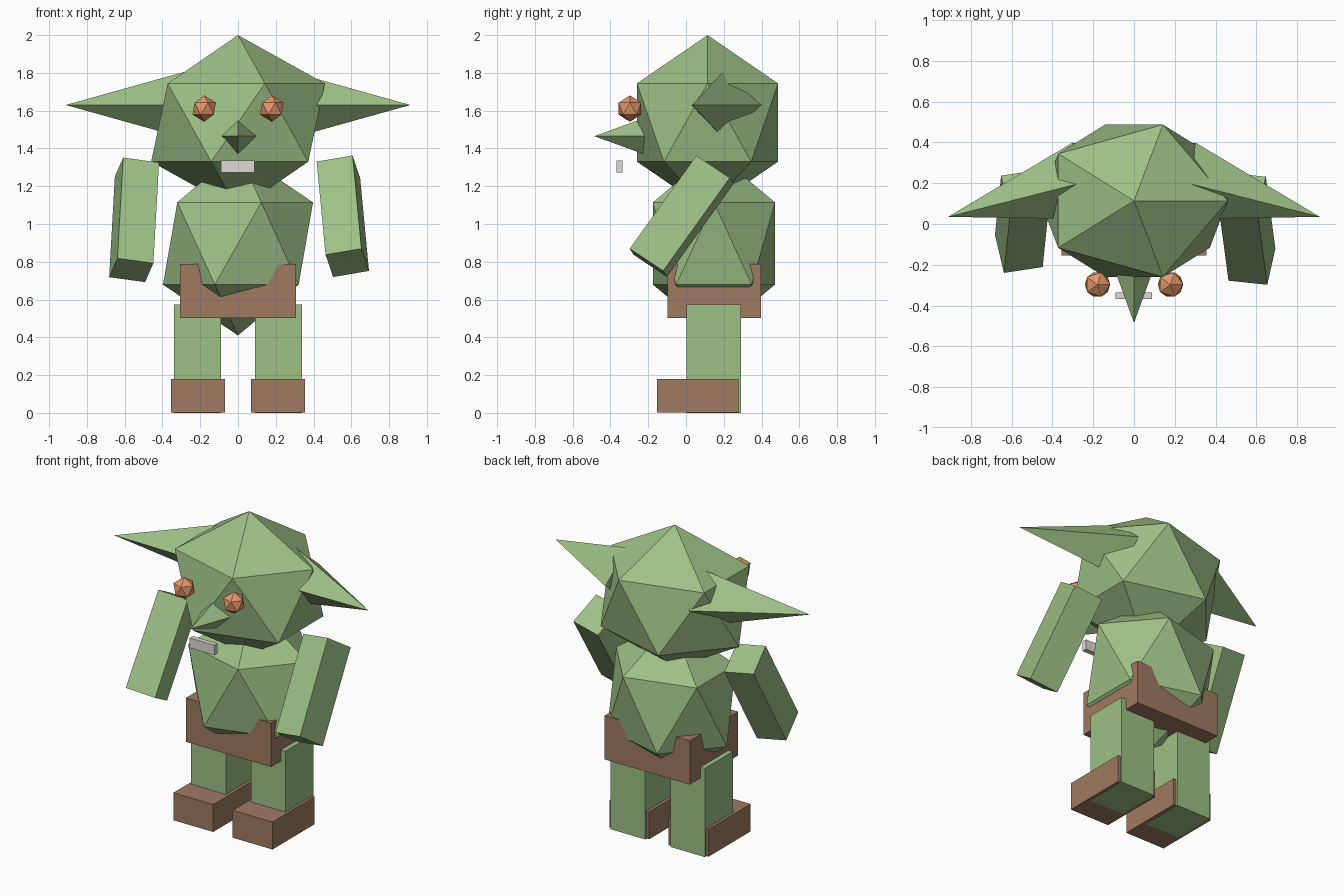
import bpy
from mathutils import Matrix, Vector

cube = bpy.data.objects.get("Cube")
if cube:
    bpy.data.objects.remove(cube, do_unlink=True)


def material(name, rgb):
    mat = bpy.data.materials.new(name)
    mat.use_nodes = True
    colour = (*rgb, 1)
    mat.diffuse_color = colour
    mat.node_tree.nodes["Principled BSDF"].inputs["Base Color"].default_value = colour
    return mat


GREEN = material("green skin", (0.34, 0.53, 0.24))
BROWN = material("brown cloth", (0.35, 0.195, 0.122))
AMBER = material("amber eye", (0.77, 0.31, 0.14))
IVORY = material("ivory tooth", (0.73, 0.70, 0.68))


def finish(name, mat):
    obj = bpy.context.object
    obj.name = obj.data.name = name
    obj.data.materials.append(mat)
    return obj


def ball(name, centre, radii, mat):
    """Twenty-sided ball, stretched per axis."""
    bpy.ops.mesh.primitive_ico_sphere_add(subdivisions=1, radius=1, location=centre)
    obj = finish(name, mat)
    obj.scale = radii
    return obj


def box(name, low, high, mat):
    """Upright box between two corners."""
    low, high = Vector(low), Vector(high)
    bpy.ops.mesh.primitive_cube_add(size=1, location=(low + high) / 2)
    obj = finish(name, mat)
    obj.scale = high - low
    return obj


def tilted_box(name, centre, width, depth, height, mat):
    """Box spanned by three edge vectors around its centre."""
    bpy.ops.mesh.primitive_cube_add(size=1)
    obj = finish(name, mat)
    obj.data.transform(Matrix((width, depth, height)).transposed().to_4x4())
    obj.location = centre
    return obj


def spike(name, tip, base, mat):
    """Four-sided spike from a ring of base corners to a tip."""
    faces = [(i, (i + 1) % 4, 4) for i in range(4)] + [(3, 2, 1, 0)]
    mesh = bpy.data.meshes.new(name)
    mesh.from_pydata([*base, tip], [], faces)
    mesh.materials.append(mat)
    obj = bpy.data.objects.new(name, mesh)
    bpy.context.collection.objects.link(obj)
    return obj


# Head and body
ball("head", (0, 0.114, 1.537), (0.514, 0.439, 0.463), GREEN)
ball("body", (0, 0.148, 0.897), (0.444, 0.38, 0.487), GREEN)

# Nose
r, y, z = 0.1, -0.21, 1.465
spike("nose", (0, -0.485, z),
      [(r, y, z), (0, y, z + r), (-r, y, z), (0, y, z - r)], GREEN)

# Tooth plate and trousers
box("teeth", (-0.09, -0.367, 1.272), (0.088, -0.335, 1.337), IVORY)
box("trousers", (-0.306, -0.098, 0.503), (0.306, 0.398, 0.787), BROWN)

# Paired parts
for side, s in (("left", 1), ("right", -1)):
    ball(side + "_eye", (s * 0.179, -0.297, 1.611), (0.07,) * 3, AMBER)
    box(side + "_leg", (s * 0.214 - 0.124, 0.003, 0),
        (s * 0.214 + 0.124, 0.29, 0.575), GREEN)
    box(side + "_shoe", (s * 0.213 - 0.143, -0.154, 0.002),
        (s * 0.213 + 0.143, 0.277, 0.18), BROWN)
    ring = [(s * 0.285, 0.195, 1.805), (s * 0.3, 0.4, 1.63),
            (s * 0.285, 0.195, 1.455), (s * 0.27, 0.025, 1.63)]
    spike(side + "_ear", (s * 0.912, 0.035, 1.63), ring[::-s], GREEN)

# Arms, each swung forward by its own amount
tilted_box("left_arm", (0.555, -0.023, 1.041), (0.19, -0.02, 0.032),
           (0.04, 0.177, -0.118), (-0.047, 0.353, 0.493), GREEN)
tilted_box("right_arm", (-0.55, 0.013, 1.022), (0.19, 0.029, -0.026),
           (-0.044, 0.186, -0.1), (0.03, 0.291, 0.533), GREEN)
